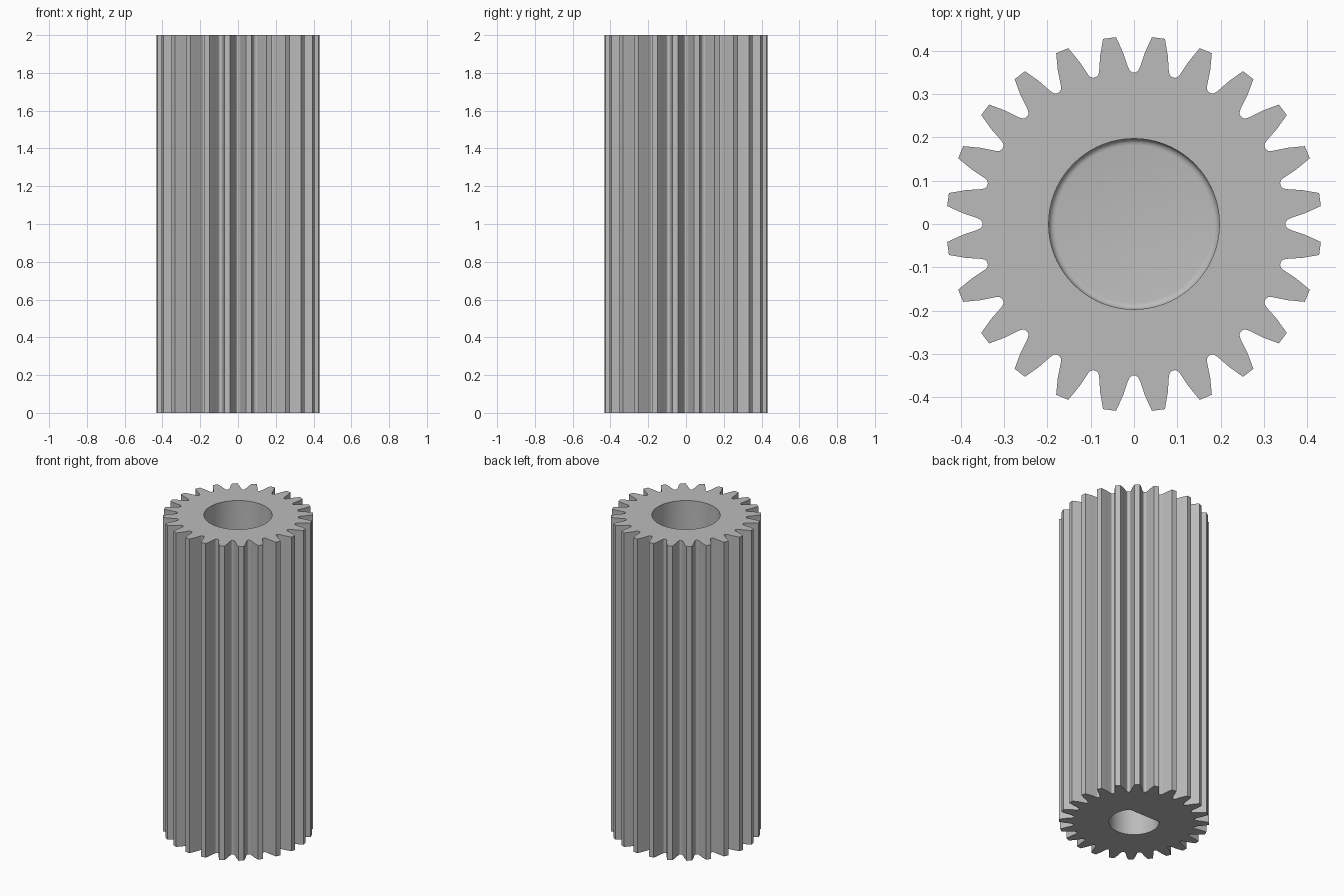
import bpy, bmesh, math

if "Cube" in bpy.data.objects:
    bpy.data.objects.remove(bpy.data.objects["Cube"])

TEETH, LENGTH = 24, 2.0
TOP_DEPTH, BOTTOM_DEPTH = 1.0, 0.5

steel = bpy.data.materials.new("plain grey")
steel.use_nodes = True
GREY = (0.5, 0.5, 0.5, 1)
steel.diffuse_color = GREY
steel.node_tree.nodes["Principled BSDF"].inputs["Base Color"].default_value = GREY


def prism(name, outline, z0, z1, bevel=0.0):
    """Extrude a flat outline from z0 to z1, optionally rounding its lower rim."""
    bm = bmesh.new()
    base = bm.faces.new([bm.verts.new((x, y, z0)) for x, y in outline])
    grown = bmesh.ops.extrude_face_region(bm, geom=[base], use_keep_orig=True)
    for v in grown["geom"]:
        if isinstance(v, bmesh.types.BMVert):
            v.co.z = z1
    bmesh.ops.recalc_face_normals(bm, faces=bm.faces)
    if bevel:
        rim = [e for e in bm.edges if all(abs(v.co.z - z0) < 1e-5 for v in e.verts)]
        bmesh.ops.bevel(bm, geom=rim, offset=bevel, segments=4, profile=0.5, affect='EDGES')
    mesh = bpy.data.meshes.new(name)
    bm.to_mesh(mesh)
    bm.free()
    mesh.materials.append(steel)
    obj = bpy.data.objects.new(name, mesh)
    bpy.context.collection.objects.link(obj)
    return obj


def arc(radius, start, end, steps):
    return [(radius * math.cos(start + (end - start) * i / steps),
             radius * math.sin(start + (end - start) * i / steps)) for i in range(steps)]


# Half of one tooth gap: (half width, distance from axis), root to tip
half_gap = [(0.004, 0.350), (0.009, 0.353), (0.0135, 0.361), (0.025, 0.395), (0.0415, 0.431)]
gap = [(-w, r) for w, r in half_gap] + [(w, r) for w, r in reversed(half_gap)]
gap = [(w, r) for w, r in reversed(half_gap)] + [(-w, r) for w, r in half_gap]
outline = []
for i in range(TEETH):
    a = math.tau * i / TEETH
    outline += [(r * math.cos(a) - w * math.sin(a), r * math.sin(a) + w * math.cos(a))
                for w, r in reversed(gap)]
gear = prism("pinion_gear", outline, 0, LENGTH)

# Round blind bore in the top, with a rounded floor
top_bore = prism("top_bore_cutter", arc(0.197, 0, math.tau, 72),
                 LENGTH - TOP_DEPTH, LENGTH + 0.1, 0.015)

# D-shaped blind bore in the bottom, flat side towards the back
bore_r, flat_y = 0.145, 0.095
cut = math.asin(flat_y / bore_r)
d_shape = arc(bore_r, math.pi - cut, math.tau + cut, 48)
d_shape.append((bore_r * math.cos(cut), flat_y))
shaft_bore = prism("shaft_bore_cutter", d_shape, -0.1, BOTTOM_DEPTH)

# Cut both bores and keep the finished mesh
for cutter in (top_bore, shaft_bore):
    mod = gear.modifiers.new(cutter.name, 'BOOLEAN')
    mod.object, mod.operation, mod.solver = cutter, 'DIFFERENCE', 'EXACT'
    cutter.hide_render = True
depsgraph = bpy.context.evaluated_depsgraph_get()
finished = bpy.data.meshes.new_from_object(gear.evaluated_get(depsgraph))
gear.modifiers.clear()
gear.data = finished
for cutter in (top_bore, shaft_bore):
    bpy.data.objects.remove(cutter)

for o in bpy.context.selected_objects:
    o.select_set(False)
bpy.context.view_layer.objects.active = gear
gear.select_set(True)
bpy.ops.object.shade_smooth_by_angle(angle=math.radians(25))
